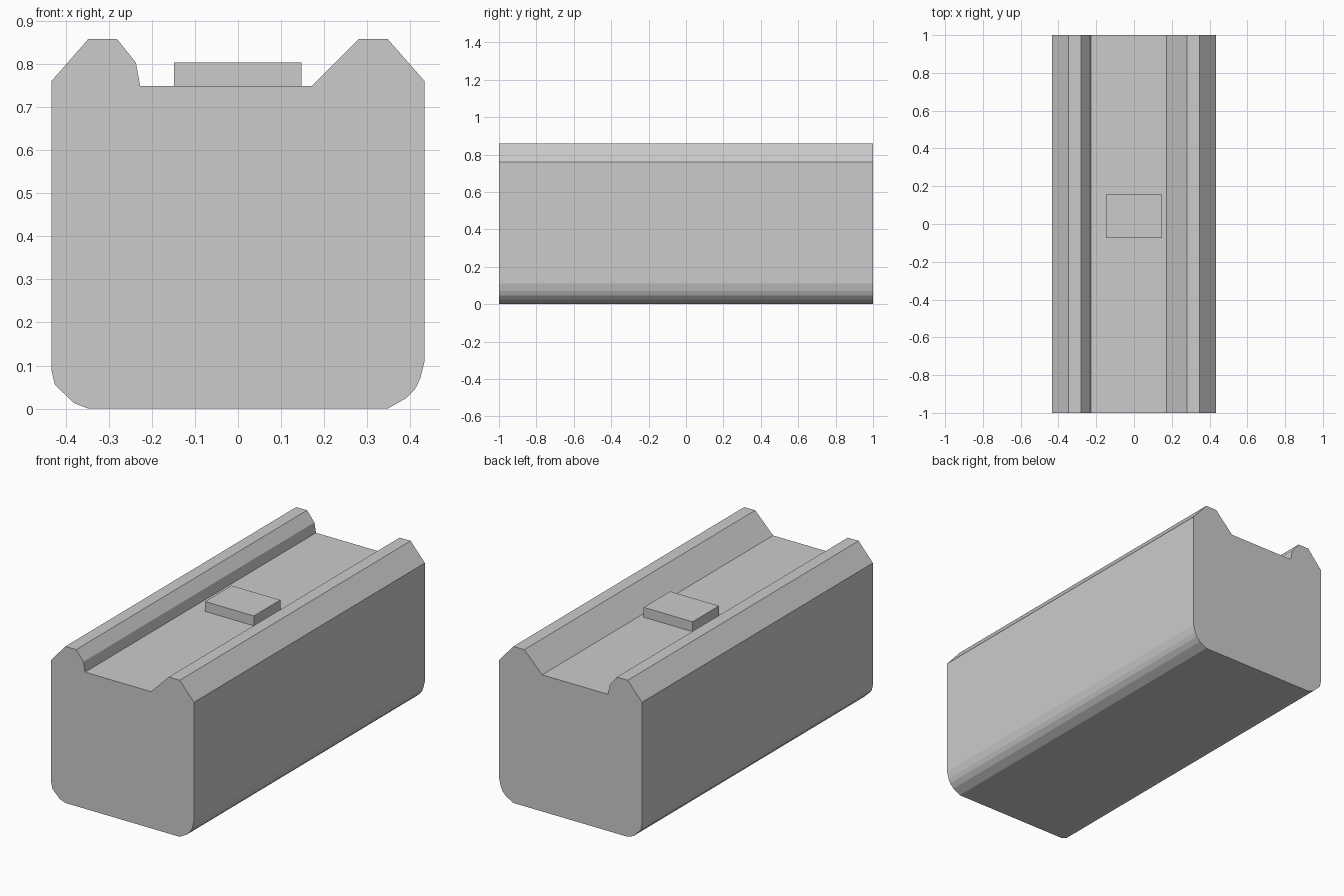
import bpy
import bmesh

if "Cube" in bpy.data.objects:
    bpy.data.objects.remove(bpy.data.objects["Cube"])


def extrude_profile(name, profile, y0, y1):
    """Extrude an x/z outline along y into a closed solid."""
    bm = bmesh.new()
    face = bm.faces.new([bm.verts.new((x, y0, z)) for x, z in profile])
    ext = bmesh.ops.extrude_face_region(bm, geom=[face], use_keep_orig=True)
    verts = [g for g in ext["geom"] if isinstance(g, bmesh.types.BMVert)]
    bmesh.ops.translate(bm, verts=verts, vec=(0, y1 - y0, 0))
    bmesh.ops.recalc_face_normals(bm, faces=bm.faces)
    mesh = bpy.data.meshes.new(name)
    bm.to_mesh(mesh)
    bm.free()
    obj = bpy.data.objects.new(name, mesh)
    bpy.context.collection.objects.link(obj)
    return obj


# Long body: faceted bottom corners, two top rails with a channel between
left_corner = [(-0.433, 0.09), (-0.425, 0.056), (-0.381, 0.013), (-0.347, 0)]
right_corner = [(0.347, 0), (0.39, 0.024), (0.412, 0.047), (0.423, 0.07), (0.433, 0.11)]
right_rail = [(0.433, 0.76), (0.347, 0.858), (0.28, 0.858), (0.172, 0.749)]
left_rail = [(-0.227, 0.749), (-0.237, 0.803), (-0.281, 0.858), (-0.347, 0.858), (-0.433, 0.76)]
extrude_profile("body", left_corner + right_corner + right_rail + left_rail, -1, 1)

# Raised block on the channel floor
block = [(-0.149, 0.749), (0.147, 0.749), (0.147, 0.803), (-0.149, 0.803)]
extrude_profile("channel_block", block, -0.073, 0.156)
